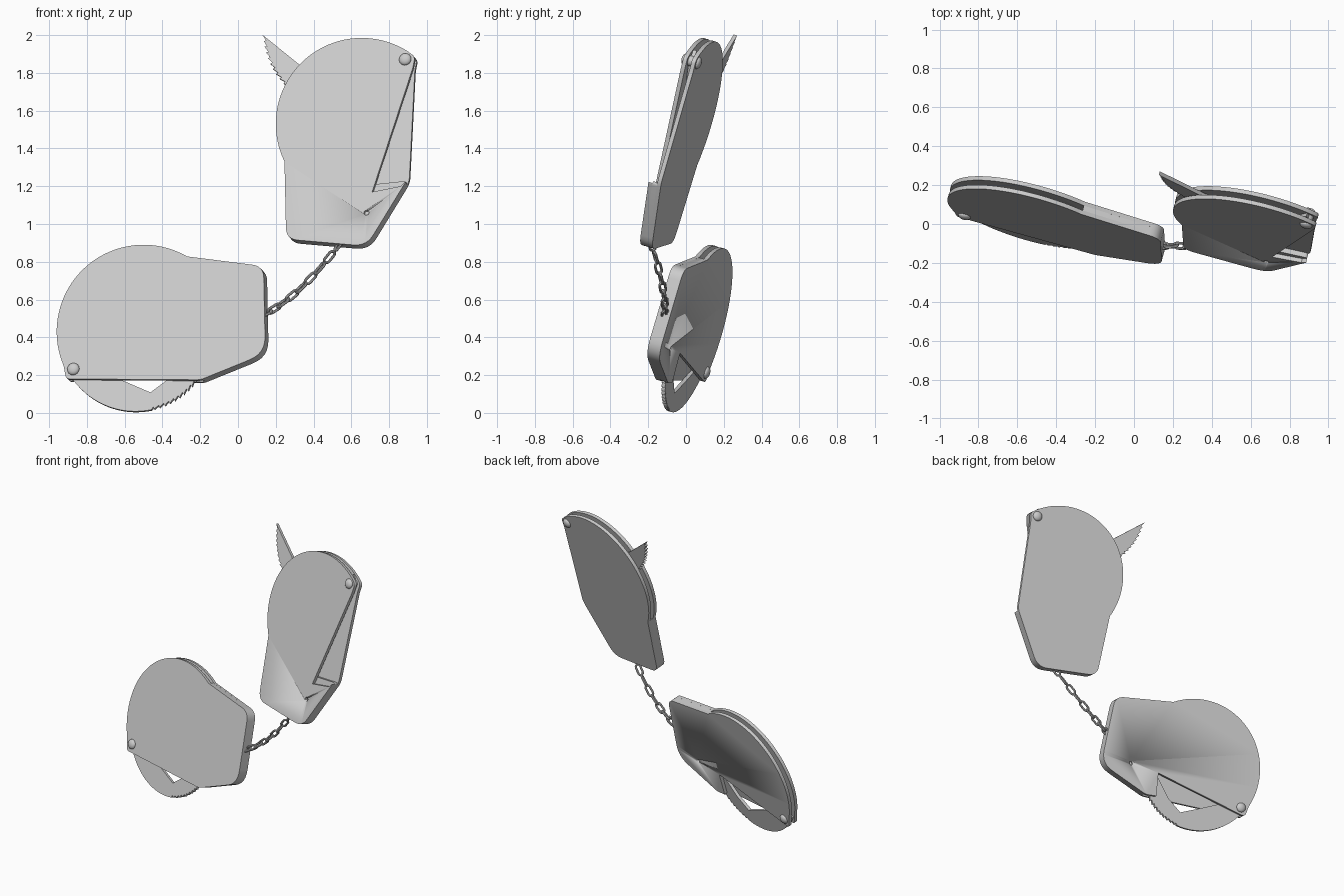
import bpy, bmesh, math
from mathutils import Vector, Matrix

if "Cube" in bpy.data.objects:
    bpy.data.objects.remove(bpy.data.objects["Cube"])

T = 0.07  # full cuff thickness


class Plane:
    """Leaning plane y = a + b*x + c*z, with depth measured toward the back."""
    def __init__(self, a, b, c):
        self.a, self.b, self.c = a, b, c
        self.n = Vector((-b, 1, -c)).normalized()

    def at(self, x, z, d=0.0):
        return Vector((x, self.a + self.b * x + self.c * z, z)) + self.n * d


def arc(cx, cz, r, a0, a1, n):
    return [(cx + r * math.cos(t), cz + r * math.sin(t)) for t in
            (math.radians(a0 + (a1 - a0) * i / n) for i in range(n + 1))]


def teeth(cx, cz, r, a0, a1, n, drop=0.013):
    inner, outer = arc(cx, cz, r - drop, a0, a1, n), arc(cx, cz, r, a0, a1, n)
    return [p for pair in zip(inner, outer) for p in pair]


def rounded(corners):
    """Corners (x, z) or (x, z, radius) to a list with softened corners."""
    out = []
    for i, c in enumerate(corners):
        p = Vector(c[:2])
        if len(c) < 3:
            out.append(tuple(p))
            continue
        q0, q1 = Vector(corners[i - 1][:2]), Vector(corners[(i + 1) % len(corners)][:2])
        s, e = p + (q0 - p).normalized() * c[2], p + (q1 - p).normalized() * c[2]
        for k in range(7):
            t = k / 6
            out.append(tuple(s * (1 - t) ** 2 + p * 2 * t * (1 - t) + e * t * t))
    return out


def finish(name, bm):
    bmesh.ops.recalc_face_normals(bm, faces=bm.faces)
    me = bpy.data.meshes.new(name)
    bm.to_mesh(me)
    bm.free()
    ob = bpy.data.objects.new(name, me)
    bpy.context.collection.objects.link(ob)
    bpy.context.view_layer.objects.active = ob
    bpy.ops.object.select_all(action='DESELECT')
    ob.select_set(True)
    bpy.ops.object.shade_smooth_by_angle(angle=math.radians(35))
    return ob


def prism(name, pts, plane, d0, d1):
    bm = bmesh.new()
    f = bm.faces.new([bm.verts.new(plane.at(x, z, d0)) for x, z in pts])
    ext = bmesh.ops.extrude_face_region(bm, geom=[f])['geom']
    bmesh.ops.translate(bm, vec=plane.n * (d1 - d0),
                        verts=[v for v in ext if isinstance(v, bmesh.types.BMVert)])
    if f.is_valid and not any(g.is_valid and isinstance(g, bmesh.types.BMFace) and g is f for g in ext):
        if all(len(e.link_faces) == 1 for e in f.edges):
            bm.faces.remove(f)
    return finish(name, bm)


def rivet(name, plane, x, z):
    """Shaft through the cuff with a domed head on either side."""
    bm = bmesh.new()
    rot = plane.n.to_track_quat('Z', 'Y').to_matrix().to_4x4()
    base = Matrix.Translation(plane.at(x, z, T / 2)) @ rot
    bmesh.ops.create_cone(bm, cap_ends=True, segments=24, radius1=0.028, radius2=0.028,
                          depth=T, matrix=base)
    for s in (-1, 1):
        bmesh.ops.create_uvsphere(bm, u_segments=24, v_segments=12, radius=0.033,
                                  matrix=base @ Matrix.Translation((0, 0, s * T / 2))
                                  @ Matrix.Diagonal((1, 1, 0.6, 1)))
    finish(name, bm)


def keyhole(plate, plane, x, z, d):
    """Small round hole punched in the keyed plate."""
    bm = bmesh.new()
    rot = plane.n.to_track_quat('Z', 'Y').to_matrix().to_4x4()
    bmesh.ops.create_cone(bm, cap_ends=True, segments=16, radius1=0.014, radius2=0.014,
                          depth=0.06, matrix=Matrix.Translation(plane.at(x, z, d)) @ rot)
    cutter = finish("keyhole_cutter", bm)
    cutter.hide_render = True
    cutter.hide_set(True)
    m = plate.modifiers.new("keyhole", 'BOOLEAN')
    m.operation, m.object, m.solver = 'DIFFERENCE', cutter, 'EXACT'
    bpy.context.view_layer.objects.active = plate
    bpy.ops.object.modifier_apply(modifier=m.name)
    bpy.data.objects.remove(cutter)


def link(name, centre, along, side, length=0.088, width=0.046, wire=0.0075):
    """Stadium shaped chain link swept with a round wire."""
    along = along.normalized()
    side = (side - along * side.dot(along)).normalized()
    up = along.cross(side)
    r, h = width / 2 - wire, length / 2 - width / 2
    path = [(x + h, z, math.atan2(z, x)) for x, z in arc(0, 0, r, -90, 90, 8)]
    path += [(x - h, z, math.atan2(z, x)) for x, z in arc(0, 0, r, 90, 270, 8)]
    bm = bmesh.new()
    rings = []
    for u, v, t in path:
        out = along * math.cos(t) + side * math.sin(t)
        rings.append([bm.verts.new(centre + along * u + side * v + out * wire * math.cos(k * math.pi / 4)
                                   + up * wire * math.sin(k * math.pi / 4)) for k in range(8)])
    for i, ring in enumerate(rings):
        nxt = rings[(i + 1) % len(rings)]
        for k in range(8):
            bm.faces.new((ring[k], ring[(k + 1) % 8], nxt[(k + 1) % 8], nxt[k]))
    finish(name, bm)


# Lower cuff: full front plate, keyed back plate with open throat, spacer block
low = Plane(-0.265, -0.275, 0.29)
rim = arc(-0.5, 0.43, 0.46, 60, 203, 40)
body = [(-0.2, 0.175, 0.02), (0.145, 0.315, 0.09), (0.135, 0.777, 0.06)]
throat = [(-0.878, 0.185), (-0.26, 0.335), (-0.275, 0.18)]
end = [(-0.91, 0.18, 0.02)]
prism("lower_front_plate", rounded(rim + end + body), low, 0, 0.022)
back = prism("lower_back_plate", rounded(rim + end + throat + body), low, 0.048, T)
keyhole(back, low, -0.06, 0.36, T)
prism("lower_spacer", rounded([(-0.27, 0.828), (-0.14, 0.5)] + body), low, 0.022, 0.048)
rivet("lower_rivet", low, -0.872, 0.232)

# Upper cuff: turned over, so the keyed plate is in front
upp = Plane(-0.3435, -0.25, 0.30)
rim = arc(0.655, 1.53, 0.455, 57, 206, 40)
body = [(0.255, 0.92, 0.06), (0.68, 0.883, 0.07), (0.895, 1.235, 0.03)]
throat = [(0.86, 1.2), (0.71, 1.17), (0.92, 1.81)]
end = [(0.925, 1.825, 0.01), (0.937, 1.885, 0.02)]
front = prism("upper_front_plate", rounded(rim + body + throat + end), upp, 0, 0.022)
keyhole(front, upp, 0.68, 1.06, 0)
prism("upper_back_plate", rounded(rim + body + end), upp, 0.048, T)
prism("upper_spacer", rounded([(0.246, 1.33)] + body + [(0.56, 1.2)]), upp, 0.022, 0.048)
rivet("upper_rivet", upp, 0.885, 1.872)

# Toothed swing arms held between the plates
arm = arc(-0.55, 0.425, 0.41, 207, 282, 20) + teeth(-0.55, 0.425, 0.41, 284, 350, 16)
arm += [(-0.2, 0.4), (-0.37, 0.19), (-0.47, 0.115), (-0.61, 0.175), (-0.86, 0.29)]
prism("lower_swing_arm", arm, low, 0.025, 0.045)
arm = [(0.122, 2.01)] + teeth(0.527, 2.025, 0.4, 187, 250, 14) + arc(0.527, 2.025, 0.4, 254, 338, 20)
arm += [(0.88, 1.93), (0.78, 1.76), (0.5, 1.72), (0.32, 1.85)]
prism("upper_swing_arm", arm, upp, 0.025, 0.045)

# Connecting chain along a slightly sagging curve
p0, p1, p2 = Vector((0.145, -0.113, 0.525)), Vector((0.33, -0.10, 0.62)), Vector((0.535, -0.18, 0.89))
COUNT = 9
for i in range(COUNT):
    t = i / (COUNT - 1)
    pos = p0 * (1 - t) ** 2 + p1 * 2 * t * (1 - t) + p2 * t * t
    tan = (p1 - p0) * (1 - t) + (p2 - p1) * t
    flat = tan.cross(Vector((0, 1, 0)))
    side = flat if i % 2 else tan.cross(flat)
    link(f"chain_link_{i + 1}", pos, tan, Matrix.Rotation(0.5, 3, tan.normalized()) @ side)
